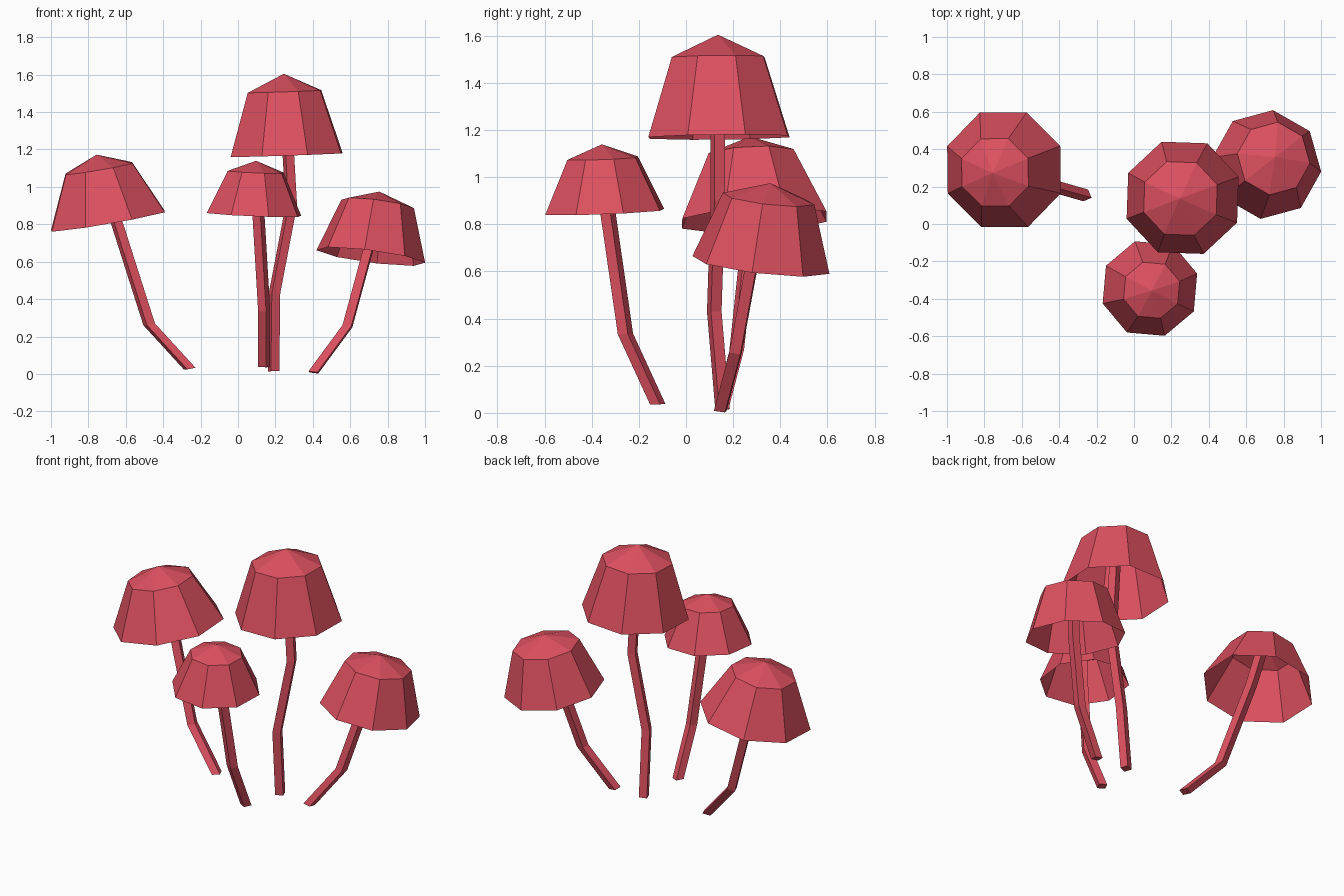
import bpy
from math import sin, cos, radians
from mathutils import Vector

if "Cube" in bpy.data.objects:
    bpy.data.objects.remove(bpy.data.objects["Cube"])

red = bpy.data.materials.new("mushroom_red")
red.diffuse_color = (0.72, 0.08, 0.115, 1)
red.use_nodes = True
red.node_tree.nodes["Principled BSDF"].inputs["Base Color"].default_value = red.diffuse_color


def ring(center, normal, radius, sides, phase):
    """Regular polygon around center, tilted to face along normal."""
    q = Vector((0, 0, 1)).rotation_difference(normal)
    pts = []
    for i in range(sides):
        a = radians(phase + 360 * i / sides)
        pts.append(Vector(center) + q @ Vector((radius * cos(a), radius * sin(a), 0)))
    return pts


def skin(rings, n):
    """Quads joining consecutive rings of n points, facing outward."""
    return [(k * n + i, k * n + (i + 1) % n, (k + 1) * n + (i + 1) % n, (k + 1) * n + i)
            for k in range(len(rings) - 1) for i in range(n)]


def add(name, verts, faces):
    mesh = bpy.data.meshes.new(name)
    mesh.from_pydata(verts, [], faces)
    mesh.materials.append(red)
    bpy.context.collection.objects.link(bpy.data.objects.new(name, mesh))


def mushroom(name, rim, tilt, radii, heights, phase, stem, stem_phase):
    n = Vector((tilt[0], tilt[1], 1)).normalized()
    rim = Vector(rim)
    # hollow octagonal cap: flared skirt and shallow pointed crown
    rings = [ring(rim, n, radii[0], 8, phase),
             ring(rim + n * heights[0], n, radii[1], 8, phase)]
    verts = rings[0] + rings[1] + [rim + n * heights[1]]
    add(name + "_cap", verts,
        skin(rings, 8) + [(8 + i, 8 + (i + 1) % 8, 16) for i in range(8)])
    # bent square stem running up into the cap
    path = stem + [rim + n * (heights[0] + heights[1]) / 2]
    rings = [ring(p, n, 0.034, 4, stem_phase) for p in path]
    last = 4 * (len(path) - 1)
    add(name + "_stem", [v for r in rings for v in r],
        skin(rings, 4) + [(3, 2, 1, 0), tuple(range(last, last + 4))])


mushroom("tall", (0.26, 0.14, 1.17), (-0.034, -0.01), (0.32, 0.21), (0.34, 0.435), 20.5,
         [(0.19, 0.155, 0.015), (0.195, 0.12, 0.43), (0.285, 0.135, 0.9)], 65.5)
mushroom("small", (0.085, -0.345, 0.853), (0.04, -0.04), (0.265, 0.157), (0.228, 0.287), 17.5,
         [(0.14, -0.12, 0.037), (0.14, -0.257, 0.335), (0.11, -0.33, 0.84)], 17.5)
mushroom("left", (-0.695, 0.29, 0.818), (-0.172, -0.05), (0.332, 0.195), (0.285, 0.36), 23,
         [(-0.258, 0.153, 0.028), (-0.475, 0.215, 0.265), (-0.655, 0.275, 0.83)], 68)
mushroom("right", (0.71, 0.318, 0.628), (0.13, 0.115), (0.295, 0.197), (0.285, 0.352), -7,
         [(0.403, 0.145, 0.008), (0.585, 0.21, 0.255), (0.695, 0.285, 0.66)], 38)
